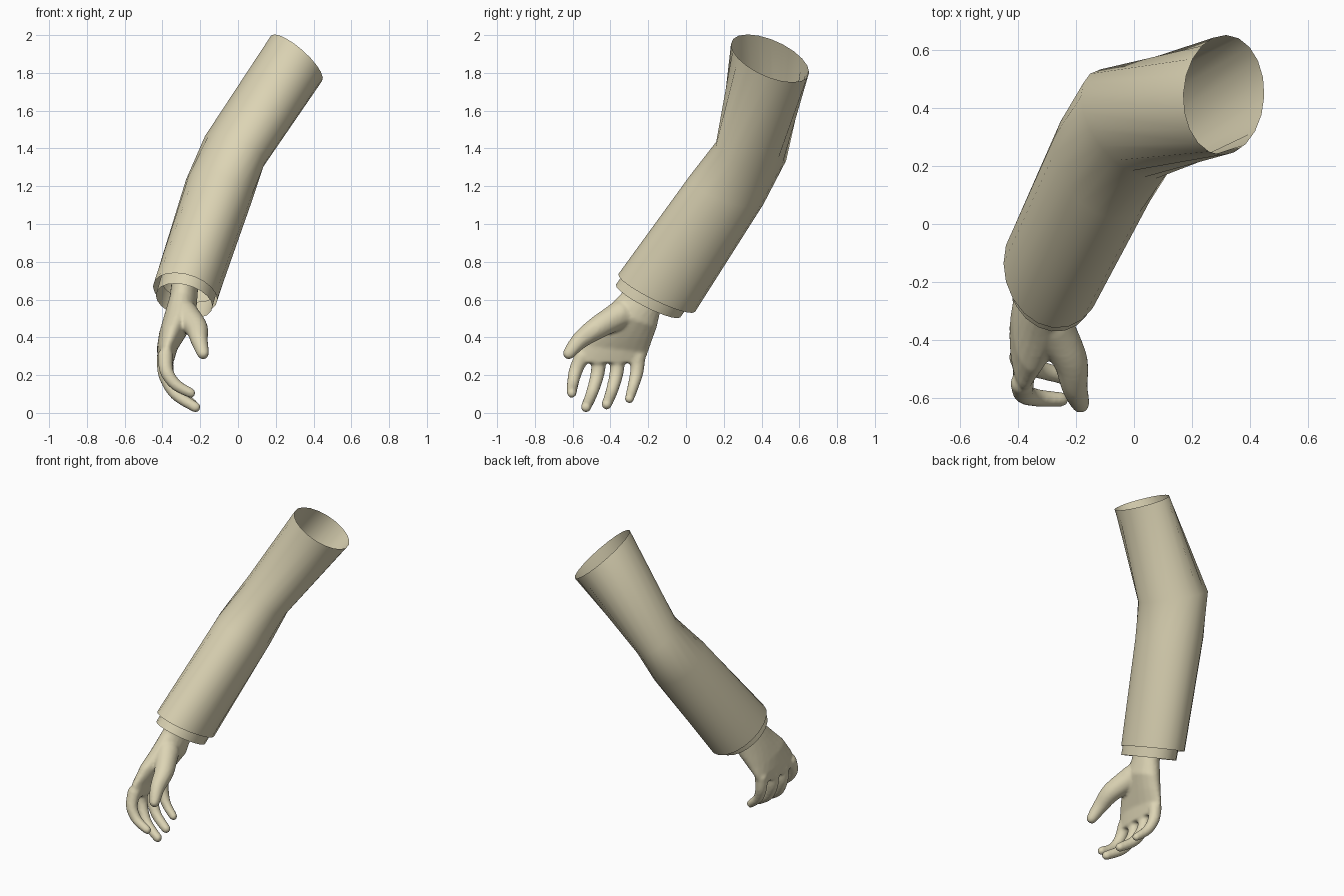
import bpy, bmesh, math
from mathutils import Vector, Matrix

cube = bpy.data.objects.get("Cube")
if cube:
    bpy.data.objects.remove(cube)

mat = bpy.data.materials.new("pale sand")
mat.use_nodes = True
COLOR = (0.72, 0.66, 0.46, 1)
mat.diffuse_color = COLOR
mat.node_tree.nodes["Principled BSDF"].inputs["Base Color"].default_value = COLOR


def loft(bm, rings, sides=20, caps=False):
    """Skin elliptical rings, each a centre and two half-axis vectors."""
    loops = []
    for c, a, b in rings:
        c, a, b = Vector(c), Vector(a), Vector(b)
        angles = [2 * math.pi * i / sides for i in range(sides)]
        loops.append([bm.verts.new(c + a * math.cos(t) + b * math.sin(t)) for t in angles])
    for lo, hi in zip(loops, loops[1:]):
        for i in range(sides):
            j = (i + 1) % sides
            bm.faces.new((lo[i], lo[j], hi[j], hi[i]))
    if caps:
        bm.faces.new(loops[0])
        bm.faces.new(loops[-1])
    bmesh.ops.recalc_face_normals(bm, faces=bm.faces)


def digit(bm, points, r0, r1, steps=8):
    """Tapered round finger swept along a path of joints."""
    pts = [Vector(p) for p in points]
    n = (len(pts) - 1) * steps
    for k in range(n + 1):
        i = min(k // steps, len(pts) - 2)
        t = k / steps - i
        before = pts[max(i - 1, 0)]
        after = pts[min(i + 2, len(pts) - 1)]
        # Catmull-Rom position keeps the knuckles rounded
        p, q = pts[i], pts[i + 1]
        pos = 0.5 * (2 * p + (q - before) * t
                     + (2 * before - 5 * p + 4 * q - after) * t ** 2
                     + (3 * p - before - 3 * q + after) * t ** 3)
        r = r0 + (r1 - r0) * k / n
        bmesh.ops.create_uvsphere(bm, u_segments=14, v_segments=10, radius=r,
                                  matrix=Matrix.Translation(pos))


def finish(bm, name):
    mesh = bpy.data.meshes.new(name)
    bm.to_mesh(mesh)
    bm.free()
    mesh.materials.append(mat)
    obj = bpy.data.objects.new(name, mesh)
    bpy.context.collection.objects.link(obj)
    bpy.ops.object.select_all(action="DESELECT")
    obj.select_set(True)
    bpy.context.view_layer.objects.active = obj
    return obj


# Sleeve: open tube from shoulder through elbow to wrist
bm = bmesh.new()
loft(bm, [
    ((.31, .445, 1.877), (-.035, .198, -.04), (.135, .06, -.12)),
    ((-.02, .345, 1.385), (-.05, .185, -.05), (.155, -.04, -.08)),
    ((-.10, .215, 1.18), (-.02, .195, -.075), (.175, -.03, -.055)),
    ((-.28, -.155, .635), (0, .203, -.1), (.17, -.02, -.035)),
])
finish(bm, "sleeve")
bpy.ops.object.shade_smooth_by_angle(angle=math.radians(45))

# Shirt cuff peeking out of the sleeve
bm = bmesh.new()
loft(bm, [
    ((-.26, -.14, .68), (0, .17, -.087), (.15, -.02, -.03)),
    ((-.285, -.20, .593), (0, .17, -.087), (.15, -.02, -.03)),
])
finish(bm, "cuff")
bpy.ops.object.shade_smooth_by_angle(angle=math.radians(45))

# Hand: wrist and palm
bm = bmesh.new()
loft(bm, [
    ((-.28, -.19, .69), (0, .10, -.05), (.07, 0, -.02)),
    ((-.29, -.235, .59), (0, .10, -.05), (.072, 0, -.02)),
    ((-.31, -.29, .50), (0, .135, -.05), (.085, 0, 0)),
    ((-.345, -.345, .42), (0, .165, -.04), (.073, 0, 0)),
    ((-.375, -.385, .34), (0, .185, -.02), (.055, 0, 0)),
    ((-.382, -.41, .265), (0, .188, 0), (.04, 0, 0)),
], caps=True)

# Hand: thumb and four curled fingers
digit(bm, [(-.28, -.35, .52), (-.22, -.47, .45), (-.205, -.56, .385), (-.185, -.62, .315)],
      .075, .032)
for path, tip in (
    ([(-.385, -.55, .3), (-.378, -.585, .22), (-.33, -.60, .15), (-.25, -.605, .105)], .026),
    ([(-.39, -.46, .29), (-.385, -.47, .2), (-.33, -.50, .1), (-.225, -.53, .03)], .028),
    ([(-.39, -.36, .29), (-.38, -.37, .2), (-.33, -.395, .11), (-.24, -.42, .045)], .028),
    ([(-.38, -.255, .3), (-.375, -.26, .22), (-.34, -.28, .14), (-.27, -.3, .075)], .025),
):
    digit(bm, path, .042, tip)
hand = finish(bm, "hand")

# Fuse the parts into one smooth skin
fuse = hand.modifiers.new("fuse", "REMESH")
fuse.mode = "VOXEL"
fuse.voxel_size = .009
fuse.use_smooth_shade = True
soften = hand.modifiers.new("soften", "SMOOTH")
soften.factor = .5
soften.iterations = 6
